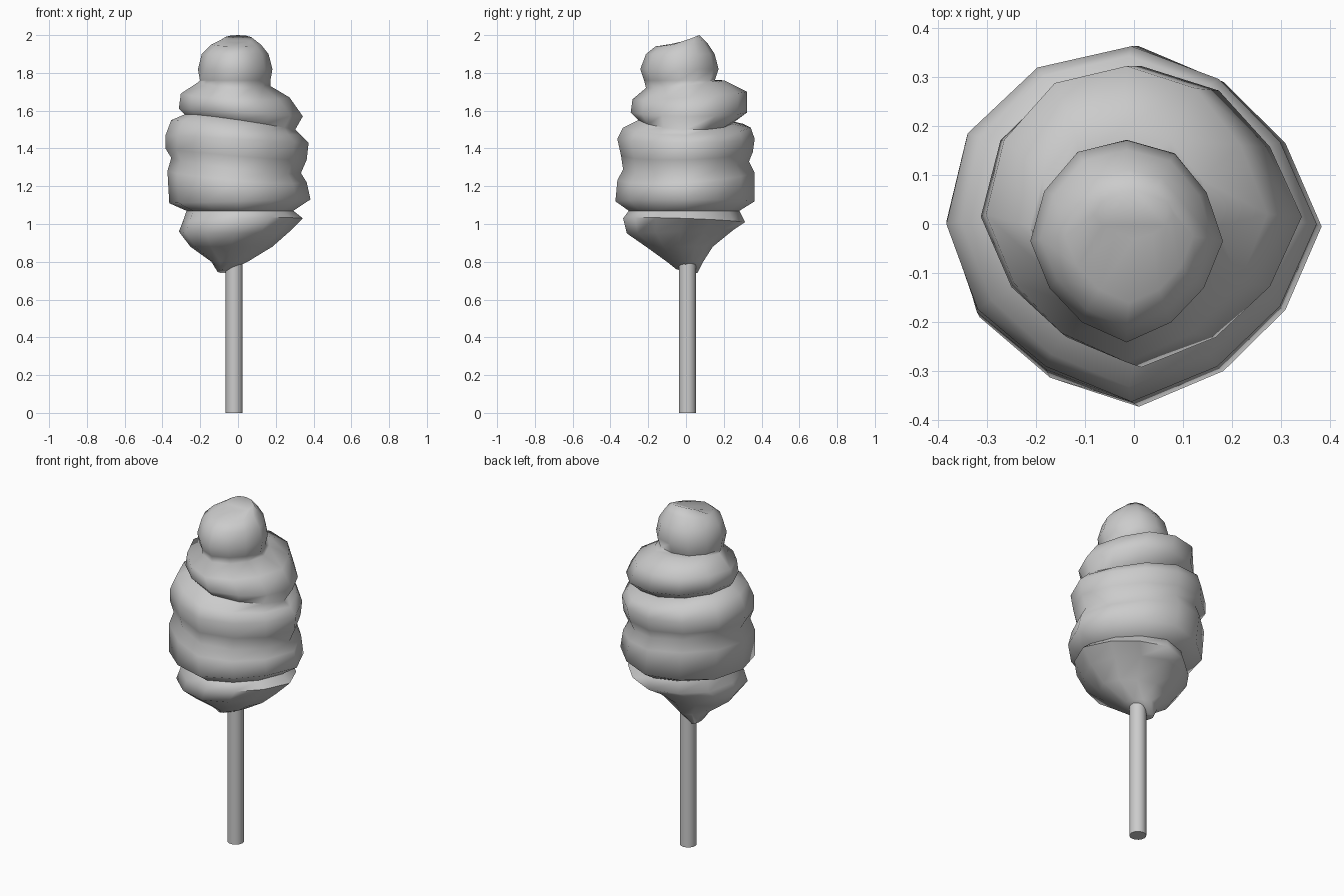
import bpy
import bmesh
import math

cube = bpy.data.objects.get("Cube")
if cube:
    bpy.data.objects.remove(cube, do_unlink=True)

SIDES = 12


def make_material(name, colour):
    material = bpy.data.materials.new(name)
    material.use_nodes = True
    material.diffuse_color = colour
    material.node_tree.nodes["Principled BSDF"].inputs["Base Color"].default_value = colour
    return material


grey = make_material("soft grey", (0.6, 0.6, 0.6, 1.0))


def finish(name, bm, angle):
    """Turn a bmesh into a shaded object."""
    bmesh.ops.recalc_face_normals(bm, faces=bm.faces)
    mesh = bpy.data.meshes.new(name)
    bm.to_mesh(mesh)
    bm.free()
    mesh.materials.append(grey)
    obj = bpy.data.objects.new(name, mesh)
    bpy.context.collection.objects.link(obj)
    bpy.ops.object.select_all(action="DESELECT")
    obj.select_set(True)
    bpy.context.view_layer.objects.active = obj
    bpy.ops.object.shade_smooth_by_angle(angle=math.radians(angle))
    return obj


def add_ring(bm, height, right, left, front, back, lean_x=0, lean_y=0):
    """Oval ring between four extents, leaning by a height change per side."""
    # The fullest diagonal winds around the floss, the others are flattened
    fullest = math.radians(135 + 110 * (1.5 - height))
    ring = []
    for i in range(SIDES):
        angle = math.tau * i / SIDES
        across, along = math.cos(angle), math.sin(angle)
        flattening = 0.10 - 0.13 * max(0, math.cos(angle - fullest))
        scale = 1.01 - flattening * math.sin(2 * angle) ** 2
        x = (left + right) / 2 + scale * across * (left - right) / 2
        y = (front + back) / 2 + scale * along * (back - front) / 2
        z = height + across * lean_x + along * lean_y
        ring.append(bm.verts.new((x, y, z)))
    return ring


# Candy floss: height, right, left, front, back, then optional leans
floss_rings = [
    (0.75, -0.11, -0.05, -0.05, 0.06, 0, -0.01),
    (0.80, -0.14, 0.05, -0.10, 0.09),
    (0.88, -0.25, 0.18, -0.21, 0.14),
    (0.96, -0.31, 0.27, -0.31, 0.25, 0, 0.01),
    (1.02, -0.29, 0.34, -0.33, 0.31, 0.01, -0.01),
    (1.07, -0.27, 0.29, -0.30, 0.28),
    (1.12, -0.36, 0.38, -0.37, 0.36, 0.01),
    (1.25, -0.37, 0.36, -0.36, 0.36, -0.03, 0.02),
    (1.31, -0.35, 0.33, -0.33, 0.33, -0.04, 0.02),
    (1.37, -0.38, 0.36, -0.34, 0.35, -0.03, 0.01),
    (1.45, -0.38, 0.37, -0.36, 0.36, -0.02),
    (1.51, -0.35, 0.33, -0.33, 0.34, -0.04),
    (1.54, -0.28, 0.30, -0.25, 0.24, -0.04, -0.01),
    (1.59, -0.31, 0.34, -0.29, 0.32, -0.02),
    (1.68, -0.30, 0.27, -0.28, 0.32, -0.01, 0.02),
    (1.74, -0.21, 0.17, -0.21, 0.20, -0.01, 0.02),
    (1.76, -0.20, 0.17, -0.22, 0.15),
    (1.82, -0.21, 0.18, -0.24, 0.17),
    (1.90, -0.19, 0.16, -0.21, 0.15),
    (1.95, -0.14, 0.12, -0.16, 0.11, 0, 0.01),
    (1.98, -0.08, 0.08, -0.03, 0.07, 0, 0.02),
]

bm = bmesh.new()
rings = [add_ring(bm, *row) for row in floss_rings]
for lower, upper in zip(rings, rings[1:]):
    for i in range(SIDES):
        j = (i + 1) % SIDES
        bm.faces.new((lower[i], lower[j], upper[j], upper[i]))
bm.faces.new(rings[0])
bm.faces.new(rings[-1])
finish("candy_floss", bm, 75)

# Stick, running up into the floss
bm = bmesh.new()
bmesh.ops.create_cone(bm, cap_ends=True, segments=16, radius1=0.045, radius2=0.045, depth=0.9)
bmesh.ops.translate(bm, verts=bm.verts, vec=(-0.02, 0.008, 0.45))
finish("stick", bm, 40)
